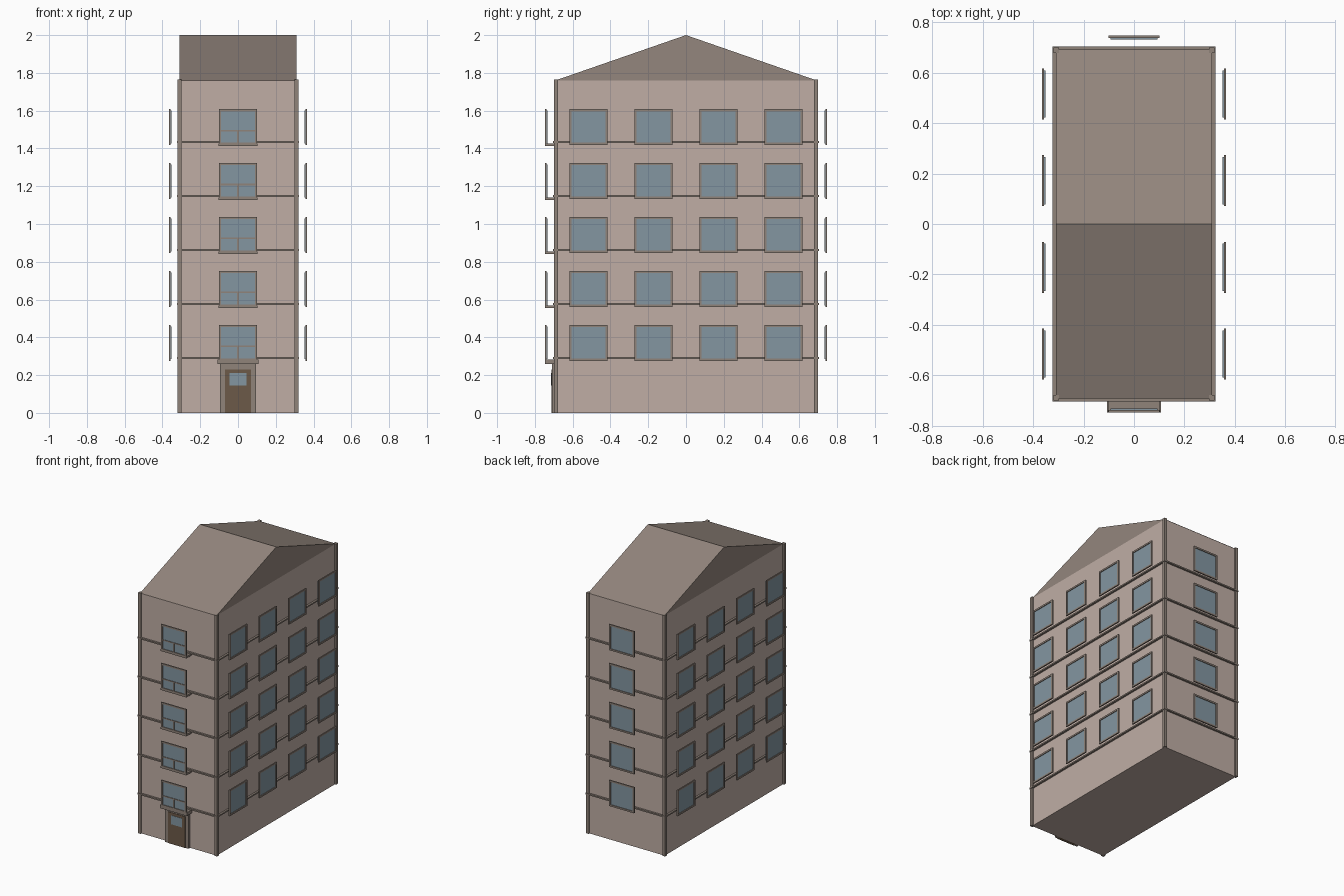
import bpy, bmesh
from math import pi
from mathutils import Matrix, Vector

if "Cube" in bpy.data.objects:
    bpy.data.objects.remove(bpy.data.objects["Cube"])


def material(name, rgb):
    m = bpy.data.materials.new(name)
    m.diffuse_color = (*[(c / 255) ** 2.2 for c in rgb], 1)
    m.use_nodes = True
    m.node_tree.nodes["Principled BSDF"].inputs["Base Color"].default_value = m.diffuse_color
    return m


WALL = material("wall_plaster", (190, 172, 163))
TRIM = material("trim", (142, 130, 121))
ROOF = material("roof_cover", (146, 133, 124))
GLASS = material("window_glass", (130, 149, 160))
WOOD = material("door_wood", (108, 90, 74))


def finish(name, bm, mat, mtx=Matrix()):
    bmesh.ops.recalc_face_normals(bm, faces=bm.faces)
    me = bpy.data.meshes.new(name)
    bm.to_mesh(me)
    bm.free()
    me.materials.append(mat)
    ob = bpy.data.objects.new(name, me)
    ob.matrix_world = mtx
    bpy.context.collection.objects.link(ob)
    return ob


def box(name, lo, hi, mat, mtx=Matrix()):
    bm = bmesh.new()
    bmesh.ops.create_cube(bm, size=1)
    lo, hi = Vector(lo), Vector(hi)
    for v in bm.verts:
        v.co = Vector([(lo[i] + hi[i]) / 2 + v.co[i] * (hi[i] - lo[i]) for i in range(3)])
    return finish(name, bm, mat, mtx)


def ring(name, w, h, border, z0, z1, mat, mtx=Matrix()):
    """Mitred rectangular frame in local XY, from z0 to z1."""
    bm = bmesh.new()
    rows = []
    for inset, z in ((0, z0), (0, z1), (border, z1), (border, z0)):
        a, b = w / 2 - inset, h / 2 - inset
        rows.append([bm.verts.new((x * a, y * b, z))
                     for x, y in ((-1, -1), (1, -1), (1, 1), (-1, 1))])
    for r in range(4):
        p, q = rows[r], rows[(r + 1) % 4]
        for i in range(4):
            j = (i + 1) % 4
            bm.faces.new((p[i], p[j], q[j], q[i]))
    return finish(name, bm, mat, mtx)


def window(name, angle, along, dist, z):
    """Frame and pane held just off the wall, outer face at dist."""
    mtx = (Matrix.Rotation(angle, 4, 'Z') @ Matrix.Translation((along, -dist, z))
           @ Matrix.Rotation(pi / 2, 4, 'X'))
    ring(name + "_frame", 0.203, 0.19, 0.012, -0.009, 0, TRIM, mtx)
    box(name + "_pane", (-0.094, -0.087, -0.015), (0.094, 0.087, -0.005), GLASS, mtx)
    return mtx


# Main block
box("wall_block", (-0.31, -0.69, 0), (0.31, 0.69, 1.76), WALL)

# Corner posts
for sx in (-1, 1):
    for sy in (-1, 1):
        x, y = 0.309 * sx, 0.689 * sy
        box("corner_post", (x - 0.011, y - 0.011, 0), (x + 0.011, y + 0.011, 1.765), TRIM)

# Gable roof, ridge along x
bm = bmesh.new()
ends = [[bm.verts.new((x, y, z)) for y, z in ((-0.692, 1.76), (0.692, 1.76), (0, 2.0))]
        for x in (-0.31, 0.31)]
bm.faces.new(ends[0])
bm.faces.new(ends[1])
for i in range(3):
    j = (i + 1) % 3
    bm.faces.new((ends[0][i], ends[0][j], ends[1][j], ends[1][i]))
finish("gable_roof", bm, ROOF)

# Storeys: band, side windows, back window, front window with bars and sill
for f in range(5):
    dz = f * 0.2857
    zc = 0.371 + dz
    ring("floor_band", 0.648, 1.408, 0.02, 0.286 + dz, 0.296 + dz, TRIM)
    for y in (-0.516, -0.172, 0.172, 0.516):
        window("right_window", pi / 2, y, 0.366, zc)
        window("left_window", -pi / 2, y, 0.366, zc)
    window("back_window", pi, 0, 0.747, zc)
    m = window("front_window", 0, 0, 0.747, zc)
    box("window_crossbar", (-0.092, -0.023, -0.008), (0.092, -0.015, -0.001), TRIM, m)
    box("window_upright", (-0.004, -0.086, -0.008), (0.004, -0.022, -0.001), TRIM, m)
    if f:
        box("front_sill", (-0.104, -0.747, 0.269 + dz), (0.104, -0.688, 0.283 + dz), TRIM)

# Entrance: canopy, surround, door and its light
box("door_canopy", (-0.108, -0.747, 0.258), (0.108, -0.688, 0.283), TRIM)
for s in (-1, 1):
    a, b = sorted((0.069 * s, 0.095 * s))
    box("door_jamb", (a, -0.709, 0), (b, -0.688, 0.258), TRIM)
box("door_lintel", (-0.069, -0.709, 0.23), (0.069, -0.688, 0.258), TRIM)
box("door", (-0.069, -0.712, 0), (0.069, -0.688, 0.23), WOOD)
box("door_light", (-0.044, -0.714, 0.145), (0.044, -0.70, 0.21), GLASS)
